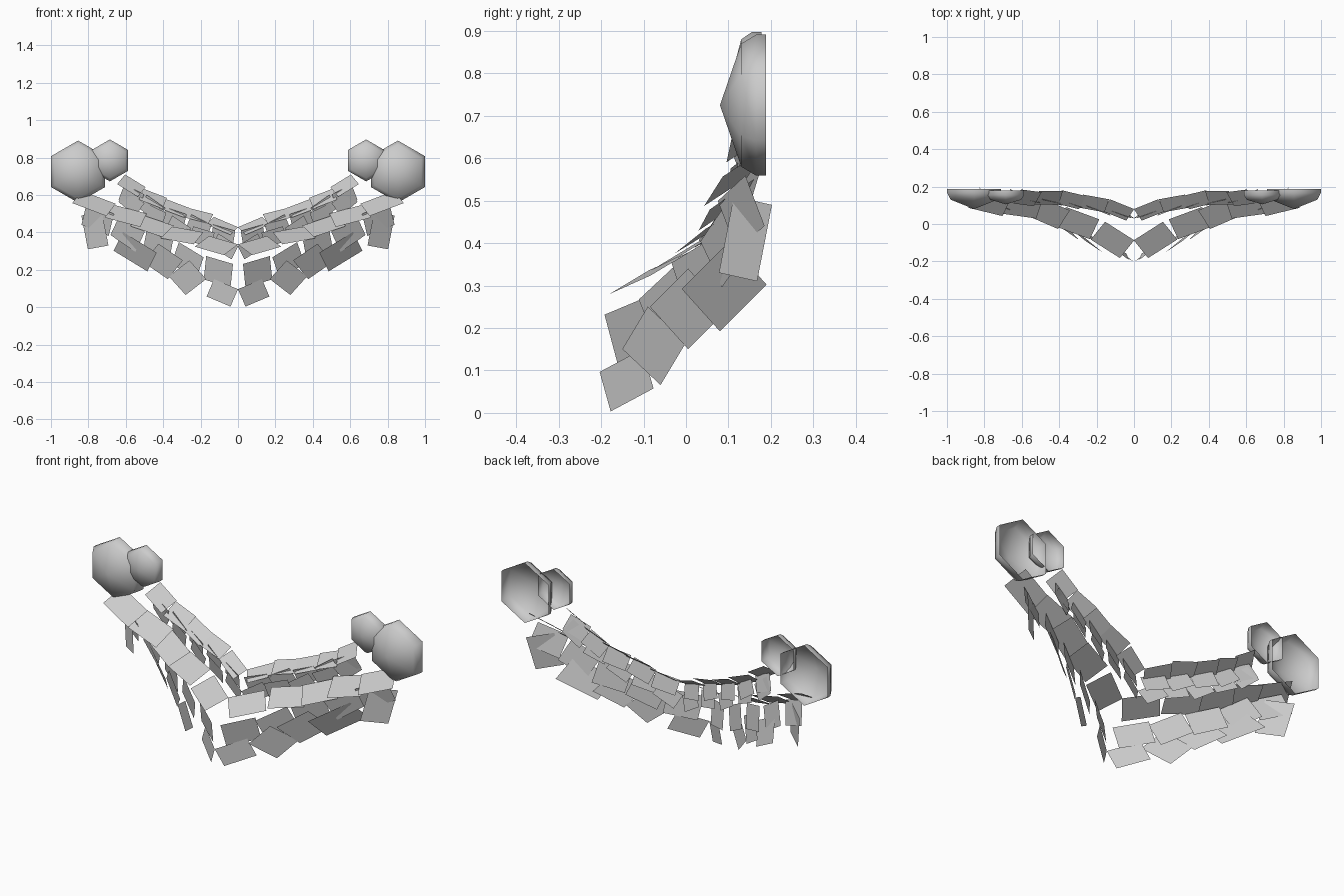
import bpy, bmesh, math
from mathutils import Vector, Matrix

if "Cube" in bpy.data.objects:
    bpy.data.objects.remove(bpy.data.objects["Cube"])

grey = bpy.data.materials.new("light_grey")
grey.diffuse_color = (0.6, 0.6, 0.6, 1)
grey.use_nodes = True
grey.node_tree.nodes["Principled BSDF"].inputs["Base Color"].default_value = grey.diffuse_color


def finish(name, bm, smooth=False):
    """Make the object and mirror it across x = 0."""
    me = bpy.data.meshes.new(name)
    bm.to_mesh(me)
    bm.free()
    me.materials.append(grey)
    for p in me.polygons:
        p.use_smooth = smooth
    ob = bpy.data.objects.new(name, me)
    bpy.context.collection.objects.link(ob)
    m = ob.modifiers.new("mirror", 'MIRROR')
    m.use_axis[0] = True
    m.use_mirror_merge = False
    return ob


def add_leaf(bm, centre, along, drop):
    """One flat leaf spanned by its two edge vectors."""
    c, a, d = Vector(centre), Vector(along) / 2, Vector(drop) / 2
    bm.faces.new([bm.verts.new(c + a * i + d * j)
                  for i, j in ((-1, 1), (1, 1), (1, -1), (-1, -1))])


def leaf_row(name, centres, drop, size0, size1, twist=7, pitch=-8):
    """Row of leaves; long side follows the row, short side hangs along drop."""
    bm = bmesh.new()
    pts = [Vector(c) for c in centres]
    n = len(pts)
    for i, c in enumerate(pts):
        t = (pts[min(i + 1, n - 1)] - pts[max(i - 1, 0)]).normalized()
        w = Vector(drop)
        w = (w - t * w.dot(t)).normalized()
        # slight alternating twist plus shingle pitch
        rot = Matrix.Rotation(math.radians(twist * (1 if i % 2 else -1)), 3, t.cross(w))
        rot = rot @ Matrix.Rotation(math.radians(pitch), 3, w)
        f = i / (n - 1)
        add_leaf(bm, c, rot @ t * (size0[0] + (size1[0] - size0[0]) * f),
                 rot @ w * (size0[1] + (size1[1] - size0[1]) * f))
    return finish(name, bm)


def rosette(name, x, z, profile):
    """Open six-sided dome facing the front; profile is (radius, y), tip first."""
    bm = bmesh.new()
    tip = bm.verts.new((x, profile[0][1], z))
    rings = []
    for r, y in profile[1:]:
        rings.append([bm.verts.new((x + r * math.sin(k * math.pi / 3), y,
                                    z + r * math.cos(k * math.pi / 3))) for k in range(6)])
    for k in range(6):
        j = (k + 1) % 6
        bm.faces.new((tip, rings[0][k], rings[0][j]))
        for a, b in zip(rings, rings[1:]):
            bm.faces.new((a[k], b[k], b[j], a[j]))
    bmesh.ops.recalc_face_normals(bm, faces=bm.faces)
    # the dome is open, so make sure the tip faces the front
    bm.normal_update()
    if tip.normal.y > 0:
        bmesh.ops.reverse_faces(bm, faces=bm.faces)
    return finish(name, bm, True)


# Large lower garland: the bottom leaves each hang at their own angle
bm = bmesh.new()
for leaf in (((.084, -.14, .077), (.128, .101, .054), (.04, .026, -.093)),
             ((.27, -.075, .158), (.09, .06, .1), (.11, .09, -.085)),
             ((.40, .005, .245), (.13, .09, .09), (.08, .09, -.1)),
             ((.55, .09, .297), (.18, .11, .11), (.05, .09, -.1)),
             ((.765, .14, .41), (.11, .09, -.02), (-.035, -.035, -.18))):
    add_leaf(bm, *leaf)
finish("lower_garland_bottom_leaves", bm)

leaf_row("lower_garland_middle_leaves",
         [(.105, -.125, .19), (.27, -.045, .25), (.43, .03, .32), (.59, .09, .395), (.75, .13, .47)],
         (.4, .4, -.85), (.18, .13), (.17, .13), -6)
leaf_row("lower_garland_top_leaves",
         [(.115, -.085, .33), (.30, .005, .385), (.46, .06, .435), (.60, .095, .49), (.77, .115, .555)],
         (.5, -.75, -.45), (.19, .135), (.20, .13), 5, -4)

# Small upper garland
leaf_row("upper_garland_bottom_leaves",
         [(.07, .06, .325), (.19, .08, .375), (.32, .11, .42), (.45, .13, .49), (.57, .145, .56)],
         (.4, .35, -.85), (.13, .085), (.12, .09))
leaf_row("upper_garland_middle_leaves",
         [(.08, .065, .385), (.21, .09, .43), (.34, .12, .475), (.46, .135, .53), (.57, .14, .59)],
         (.4, .35, -.85), (.13, .085), (.12, .09), -6)
leaf_row("upper_garland_top_leaves",
         [(.085, .075, .435), (.215, .11, .49), (.34, .13, .53), (.455, .14, .58), (.57, .14, .65)],
         (.45, -.75, -.5), (.15, .085), (.13, .10), 5, -4)

# Six-sided domes at the ends
rosette("large_end_rosette", .855, .725, [(0, .08), (.145, .13), (.166, .165), (.166, .188)])
rosette("small_end_rosette", .685, .785, [(0, .105), (.095, .13), (.112, .155), (.112, .178)])
